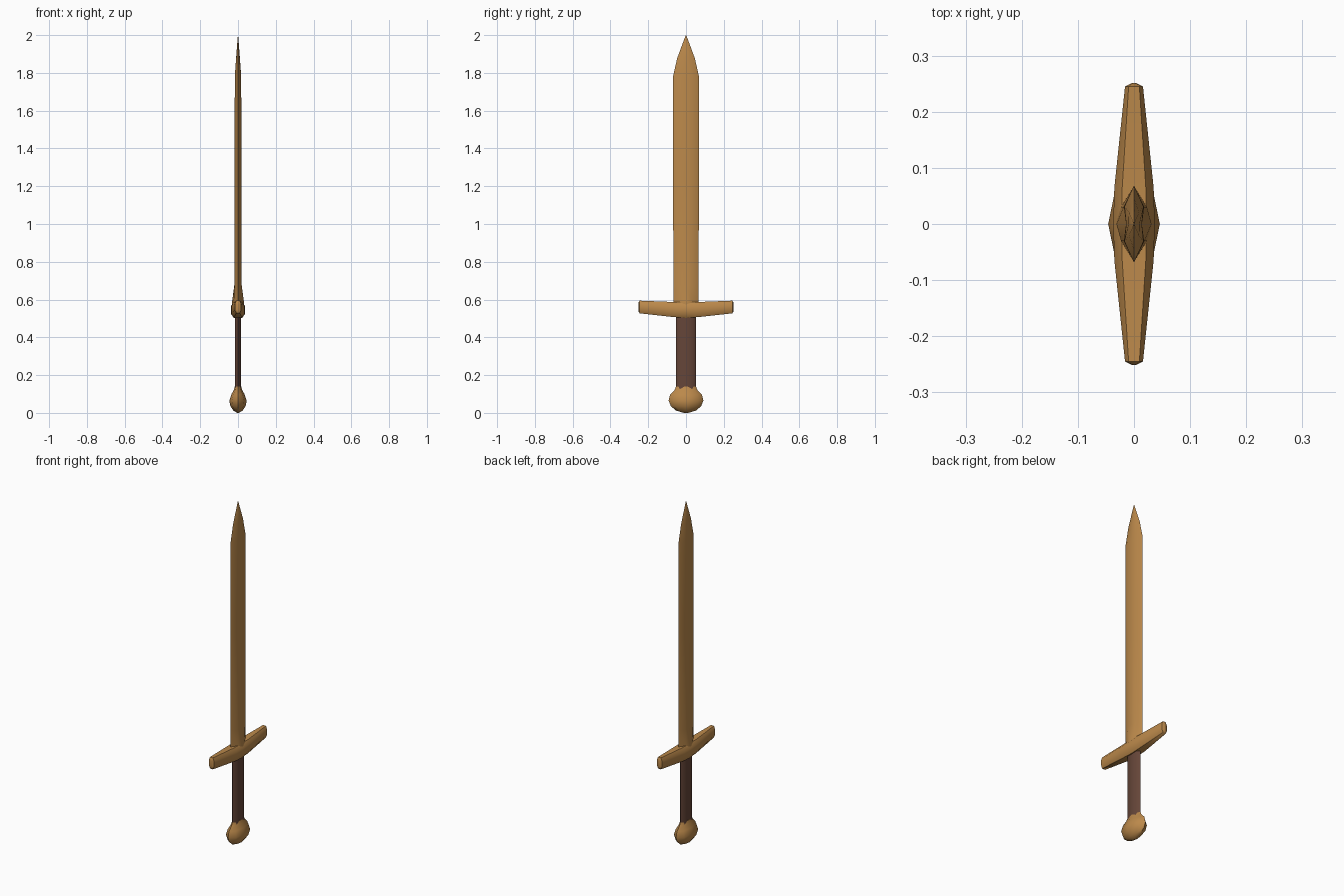
import bpy, bmesh, math

if "Cube" in bpy.data.objects:
    bpy.data.objects.remove(bpy.data.objects["Cube"])


def material(name, color):
    m = bpy.data.materials.new(name)
    m.diffuse_color = (*color, 1)
    m.use_nodes = True
    m.node_tree.nodes["Principled BSDF"].inputs["Base Color"].default_value = m.diffuse_color
    return m


def loft(name, rings, mat, angle=50):
    """Skin a list of equal-length rings; close both ends with a fan to the ring centre."""
    bm = bmesh.new()
    loops = [[bm.verts.new(p) for p in ring] for ring in rings]
    n = len(loops[0])
    for a, b in zip(loops, loops[1:]):
        for i in range(n):
            j = (i + 1) % n
            bm.faces.new((a[i], a[j], b[j], b[i]))
    bm.faces.new(loops[0])
    bm.faces.new(loops[-1])
    bmesh.ops.remove_doubles(bm, verts=bm.verts, dist=1e-5)
    bmesh.ops.recalc_face_normals(bm, faces=bm.faces)
    me = bpy.data.meshes.new(name)
    bm.to_mesh(me)
    bm.free()
    ob = bpy.data.objects.new(name, me)
    bpy.context.collection.objects.link(ob)
    me.materials.append(mat)
    bpy.ops.object.select_all(action='DESELECT')
    ob.select_set(True)
    bpy.context.view_layer.objects.active = ob
    bpy.ops.object.shade_smooth_by_angle(angle=math.radians(angle))
    return ob


bronze = material("bronze", (0.50, 0.25, 0.07))
leather = material("leather", (0.13, 0.06, 0.04))


# Blade: eight-sided section with a shallow central groove
def blade_ring(z, width, ridge, centre):
    s = width * 0.45
    return [(0, width, z), (ridge, s, z), (centre, 0, z), (ridge, -s, z),
            (0, -width, z), (-ridge, -s, z), (-centre, 0, z), (-ridge, s, z)]


loft("blade", [blade_ring(*r) for r in (
    (0.56, 0.067, 0.024, 0.033),
    (0.59, 0.067, 0.023, 0.031),
    (0.68, 0.067, 0.019, 0.015),
    (1.25, 0.068, 0.018, 0.014),
    (1.78, 0.069, 0.017, 0.014),
    (1.88, 0.046, 0.009, 0.010),
    (1.995, 0.003, 0.001, 0.001),
    (2.00, 0, 0, 0))], bronze)


# Crossguard: chamfered bar tapering toward both ends
def guard_ring(y, half, low, high):
    c = (high - low) * 0.25
    return [(half, y, low + c), (half, y, high - c), (half * 0.6, y, high),
            (-half * 0.6, y, high), (-half, y, high - c), (-half, y, low + c),
            (-half * 0.6, y, low), (half * 0.6, y, low)]


half_guard = [(0.065, 0.035, 0.507, 0.587), (0.245, 0.016, 0.527, 0.594),
              (0.251, 0.004, 0.535, 0.586)]
stations = [(-y, h, a, b) for y, h, a, b in reversed(half_guard)]
stations += [(0, 0.037, 0.503, 0.587)] + half_guard
loft("crossguard", [guard_ring(*s) for s in stations], bronze)


# Grip: flattened six-sided handle
def grip_ring(z):
    return [(0, 0.052, z), (0.016, 0.034, z), (0.016, -0.034, z),
            (0, -0.052, z), (-0.016, -0.034, z), (-0.016, 0.034, z)]


loft("grip", [grip_ring(0.11), grip_ring(0.53)], leather)


# Pommel: flattened eight-sided bulb
def pommel_ring(z, rx, ry):
    return [(rx * math.cos(i * math.pi / 4), ry * math.sin(i * math.pi / 4), z)
            for i in range(8)]


loft("pommel", [pommel_ring(*r) for r in (
    (0.0, 0.004, 0.012), (0.012, 0.024, 0.052), (0.035, 0.040, 0.080),
    (0.065, 0.046, 0.092), (0.098, 0.035, 0.084),
    (0.122, 0.022, 0.060), (0.14, 0.017, 0.053))], bronze)
